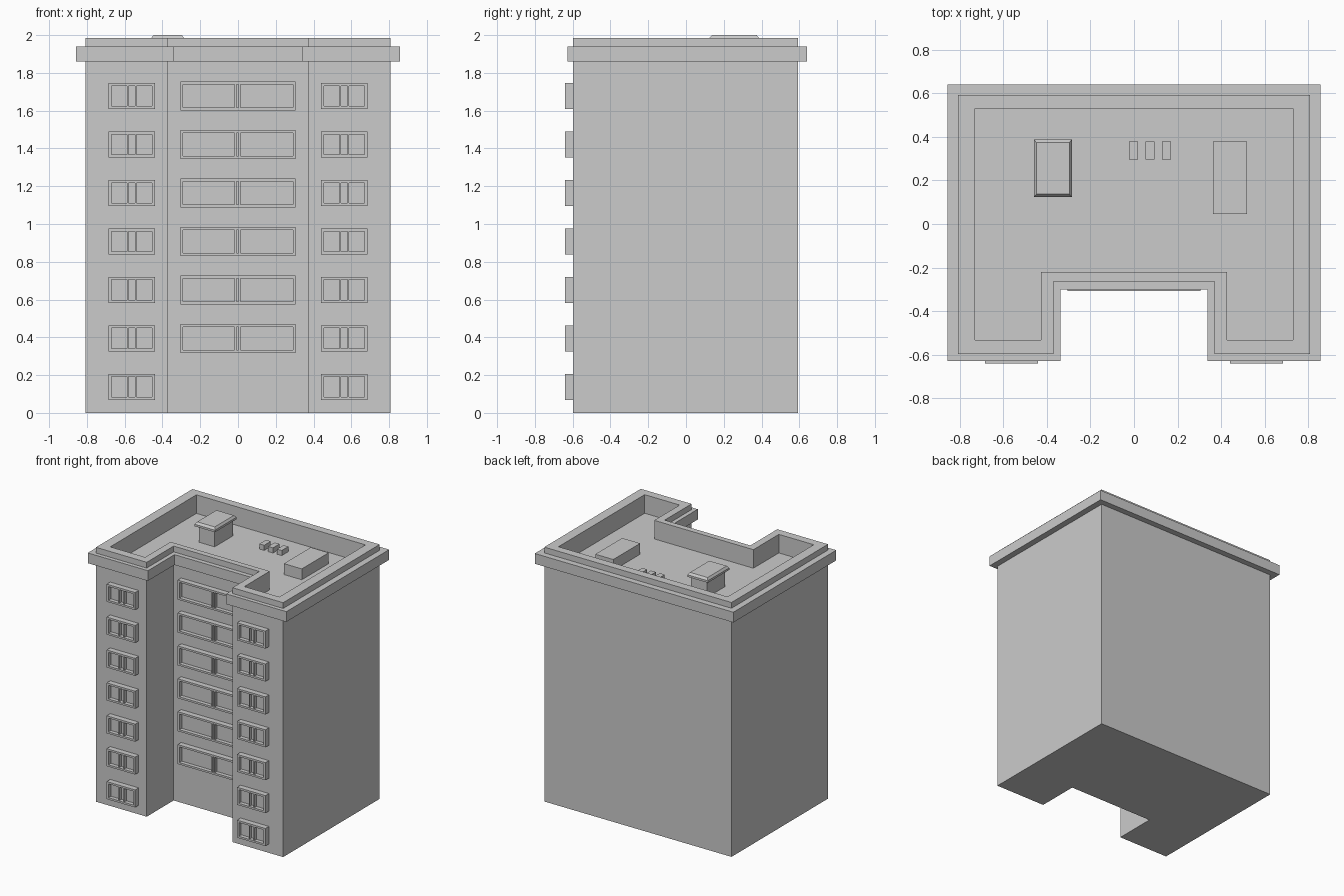
import bpy, bmesh

if "Cube" in bpy.data.objects:
    bpy.data.objects.remove(bpy.data.objects["Cube"])

ROOF = 1.84      # sunken roof floor
STEP = 0.2567    # storey height


def finish(bm, name):
    bmesh.ops.recalc_face_normals(bm, faces=bm.faces)
    me = bpy.data.meshes.new(name)
    bm.to_mesh(me)
    bm.free()
    ob = bpy.data.objects.new(name, me)
    bpy.context.collection.objects.link(ob)
    return ob


def u_outline(x, back, front, nx, ny):
    """U-shaped plan: outer half width, back, front, notch half width, notch depth line."""
    half = [(nx, ny), (nx, front), (x, front), (x, back)]
    return half + [(-px, py) for px, py in reversed(half)]


def loft(name, rings):
    """Join stacked outlines (points, z) into one closed solid."""
    bm = bmesh.new()
    loops = [[bm.verts.new((x, y, z)) for x, y in pts] for pts, z in rings]
    for a, b in zip(loops, loops[1:]):
        for i in range(len(a)):
            j = (i + 1) % len(a)
            bm.faces.new((a[i], a[j], b[j], b[i]))
    bm.faces.new(loops[0])
    bm.faces.new(loops[-1])
    return finish(bm, name)


def rect(x0, x1, y0, y1):
    return [(x0, y0), (x1, y0), (x1, y1), (x0, y1)]


def window(name, cx, cz, w, h, y_wall, y_front, recess, bars, bar_w, rows, mirror=False):
    """Projecting frame with recessed glass and thin bars, repeated up the storeys."""
    bm = bmesh.new()

    def ring(hw, hh, y):
        return [bm.verts.new((cx + sx * hw, y, cz + sz * hh))
                for sx, sz in ((-1, -1), (1, -1), (1, 1), (-1, 1))]

    b = 0.015
    loops = [ring(w / 2, h / 2, y_wall), ring(w / 2, h / 2, y_front),
             ring(w / 2 - b, h / 2 - b, y_front), ring(w / 2 - b, h / 2 - b, y_front + recess)]
    for p, q in zip(loops, loops[1:]):
        for i in range(4):
            j = (i + 1) % 4
            bm.faces.new((p[i], p[j], q[j], q[i]))
    bm.faces.new(loops[0])
    bm.faces.new(loops[-1])
    # upright bars
    for off in bars:
        vs = bmesh.ops.create_cube(bm, size=1)["verts"]
        bmesh.ops.scale(bm, vec=(bar_w, recess - 0.005, h - 2 * b), verts=vs)
        bmesh.ops.translate(bm, vec=(cx + off, y_front + recess / 2 + 0.0025, cz), verts=vs)
    ob = finish(bm, name)
    arr = ob.modifiers.new("storeys", 'ARRAY')
    arr.count = rows
    arr.use_relative_offset = False
    arr.use_constant_offset = True
    arr.constant_offset_displace = (0, 0, STEP)
    if mirror:
        ob.modifiers.new("other_wing", 'MIRROR')
    return ob


# Building shell: walls, cornice, parapet and sunken roof
wall = u_outline(0.808, 0.593, -0.597, 0.37, -0.265)
cornice = u_outline(0.857, 0.64, -0.628, 0.338, -0.3)
inner = u_outline(0.73, 0.53, -0.533, 0.428, -0.22)
loft("building_shell", [(wall, 0), (wall, 1.86), (cornice, 1.86), (cornice, 1.94),
                        (wall, 1.94), (wall, 1.985), (inner, 1.985), (inner, ROOF)])

# Windows
window("wing_windows", 0.5625, 0.138, 0.245, 0.137, -0.597, -0.64, 0.03,
       (-0.021, 0.021), 0.008, 7, mirror=True)
window("centre_windows", 0, 0.394, 0.61, 0.152, -0.265, -0.308, 0.03,
       (-0.013, 0.008), 0.01, 6)

# Stair head with sloped cap
loft("stair_head", [(rect(-0.44, -0.303, 0.145, 0.368), ROOF),
                    (rect(-0.44, -0.303, 0.145, 0.368), 1.975)])
loft("stair_head_cap", [(rect(-0.46, -0.285, 0.123, 0.388), 1.967),
                        (rect(-0.46, -0.285, 0.123, 0.388), 1.983),
                        (rect(-0.448, -0.297, 0.137, 0.374), 2.0)])

# Plant box and small vents
box = rect(0.363, 0.518, 0.047, 0.378)
loft("plant_box", [(box, ROOF), (box, ROOF + 0.085)])
for i in range(3):
    x = -0.003 + i * 0.076
    v = rect(x - 0.021, x + 0.021, 0.297, 0.378)
    loft(f"roof_vent_{i + 1}", [(v, ROOF), (v, ROOF + 0.04)])
